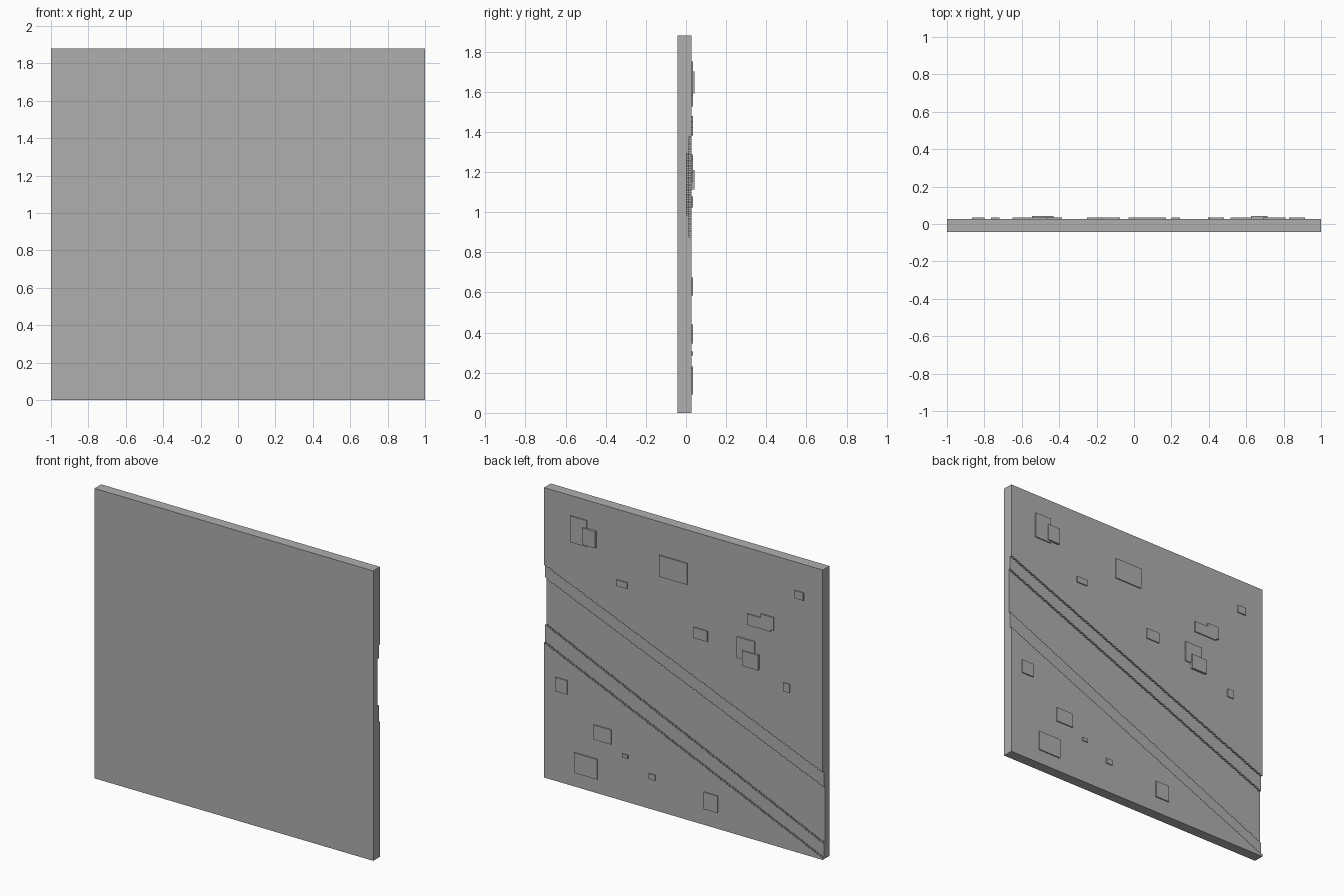
import bpy, bmesh

if "Cube" in bpy.data.objects:
    bpy.data.objects.remove(bpy.data.objects["Cube"])

H = 1.88                      # panel height
CELL = 0.0085                 # stair step of the diagonal trench edges
Y_FRONT, Y_BACK = -0.042, 0.027
Y_LEDGE, Y_FLOOR = 0.015, 0.003

grey = bpy.data.materials.new("dark_grey")
grey.diffuse_color = (0.43, 0.43, 0.43, 1)
grey.use_nodes = True
grey.node_tree.nodes["Principled BSDF"].inputs["Base Color"].default_value = grey.diffuse_color


def stair(z_a, z_b):
    """Stepped diagonal line across the panel from x=-1 to x=1."""
    n = round(2 / CELL)
    pts = []
    for i in range(n):
        z = z_a + (z_b - z_a) * (i + 0.5) / n
        z = round(z / CELL) * CELL
        x = -1 + i * 2 / n
        if not pts:
            pts.append((x, z))
        elif abs(z - pts[-1][1]) > 1e-6:
            pts += [(x, pts[-1][1]), (x, z)]
    pts.append((1, pts[-1][1]))
    return pts


def finish(bm, name):
    bmesh.ops.remove_doubles(bm, verts=bm.verts, dist=1e-5)
    bmesh.ops.recalc_face_normals(bm, faces=bm.faces)
    me = bpy.data.meshes.new(name)
    bm.to_mesh(me)
    bm.free()
    me.materials.append(grey)
    ob = bpy.data.objects.new(name, me)
    bpy.context.collection.objects.link(ob)
    return ob


# Panel with a two-level diagonal trench across its back
lines = [[(-1, 0), (1, 0)],
         stair(0.013, 0.876), stair(0.101, 0.988),
         stair(0.466, 1.29), stair(0.566, 1.38),
         [(-1, H), (1, H)]]
depths = [Y_BACK, Y_LEDGE, Y_FLOOR, Y_LEDGE, Y_BACK]
bm = bmesh.new()


def face(pts):
    bm.faces.new([bm.verts.new(p) for p in pts])


for k, y in enumerate(depths):                      # strips of the back
    loop = lines[k] + lines[k + 1][::-1]
    face([(x, y, z) for x, z in loop])
for k in range(1, 5):                               # trench walls
    y0, y1 = depths[k - 1], depths[k]
    for (xa, za), (xb, zb) in zip(lines[k], lines[k][1:]):
        face([(xa, y0, za), (xb, y0, zb), (xb, y1, zb), (xa, y1, za)])
for end, x in ((0, -1), (-1, 1)):                   # side edges
    prof = []
    for k, y in enumerate(depths):
        prof += [(x, y, lines[k][end][1]), (x, y, lines[k + 1][end][1])]
    face([(x, Y_FRONT, 0)] + prof + [(x, Y_FRONT, H)])
for z in (0, H):                                    # bottom and top edges
    face([(-1, Y_FRONT, z), (1, Y_FRONT, z), (1, Y_BACK, z), (-1, Y_BACK, z)])
face([(-1, Y_FRONT, 0), (1, Y_FRONT, 0), (1, Y_FRONT, H), (-1, Y_FRONT, H)])
finish(bm, "panel")


# Raised rectangular plates: x min, x max, z min, z max
def plates(name, rects, top):
    for i, (x0, x1, z0, z1) in enumerate(rects, 1):
        b = bmesh.new()
        bmesh.ops.create_cube(b, size=1)
        for v in b.verts:
            v.co = (x1 if v.co.x > 0 else x0,
                    top if v.co.y > 0 else Y_BACK - 0.004,
                    z1 if v.co.z > 0 else z0)
        finish(b, f"{name}_{i}")


plates("low_plate", [
    (0.69, 0.81, 1.58, 1.75), (-0.03, 0.17, 1.527, 1.665),
    (0.40, 0.48, 1.385, 1.425), (-0.865, -0.80, 1.647, 1.697),
    (-0.63, -0.46, 1.383, 1.455), (-0.65, -0.56, 1.395, 1.48),
    (-0.515, -0.385, 1.15, 1.287), (-0.175, -0.075, 1.195, 1.265),
    (-0.765, -0.72, 1.022, 1.078), (0.83, 0.915, 0.585, 0.675),
    (0.515, 0.64, 0.345, 0.44), (0.615, 0.78, 0.092, 0.222),
    (0.395, 0.435, 0.285, 0.307), (0.20, 0.245, 0.195, 0.23),
    (-0.25, -0.15, 0.105, 0.215)], 0.034)
plates("high_plate", [
    (0.625, 0.715, 1.592, 1.70), (-0.545, -0.43, 1.112, 1.21)], 0.042)
